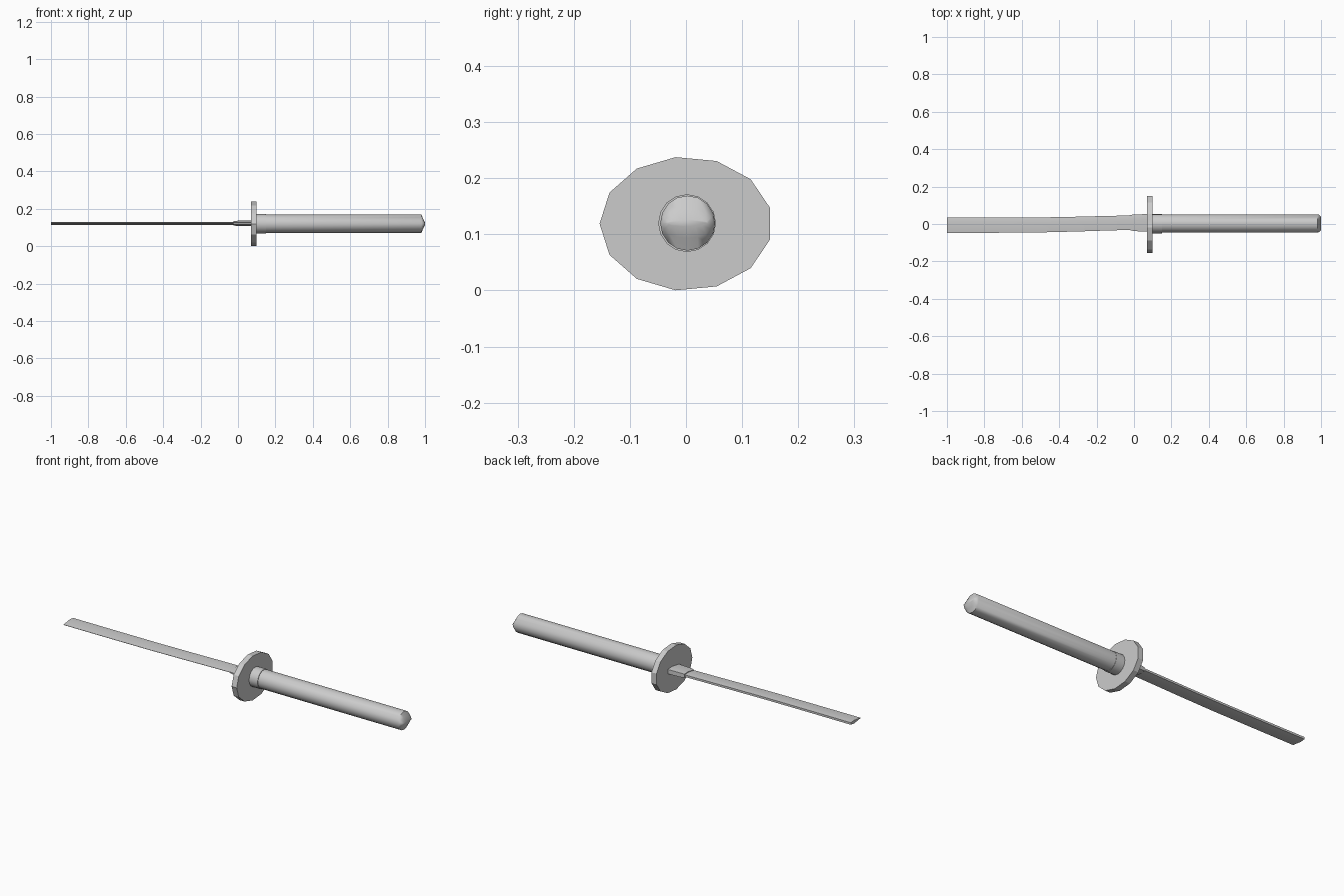
import bpy
from math import sin, cos, pi

if "Cube" in bpy.data.objects:
    bpy.data.objects.remove(bpy.data.objects["Cube"])

ZC = 0.119  # height of the sword's axis


def loft(name, rings, smooth=None):
    """Skin a list of equal-length rings and cap both ends."""
    n = len(rings[0])
    verts = [p for r in rings for p in r]
    faces = [list(range(n))[::-1]]
    for k in range(len(rings) - 1):
        a, b = k * n, (k + 1) * n
        for i in range(n):
            j = (i + 1) % n
            faces.append([a + i, a + j, b + j, b + i])
    faces.append([(len(rings) - 1) * n + i for i in range(n)])
    mesh = bpy.data.meshes.new(name)
    mesh.from_pydata(verts, [], faces)
    obj = bpy.data.objects.new(name, mesh)
    bpy.context.collection.objects.link(obj)
    bpy.ops.object.select_all(action='DESELECT')
    obj.select_set(True)
    bpy.context.view_layer.objects.active = obj
    if smooth:
        bpy.ops.object.shade_smooth_by_angle(angle=smooth)
    return obj


def ellipse(x, ry, rz, n, y0=0.0, z0=ZC):
    return [(x, y0 - ry * cos(2 * pi * i / n), z0 - rz * sin(2 * pi * i / n))
            for i in range(n)][::-1]


def blade_section(x, lo, hi, t, spine=0.65, edge=0.1):
    """Section with a thin edge at -y, a ridge, and a thicker spine at +y."""
    ridge = lo + (hi - lo) * 0.66
    z = ZC + 0.003
    half = [(lo, t * edge), (ridge, t), (hi, t * spine)]
    return ([(x, y, z - h) for y, h in half]
            + [(x, y, z + h) for y, h in reversed(half)])


# Guard: 13-sided oval plate
loft("guard", [ellipse(x, 0.154, 0.1195, 13) for x in (0.07, 0.10)])

# Collar between guard and handle
loft("collar", [ellipse(x, 0.0515, 0.0515, 16, 0.002, 0.12) for x in (0.095, 0.15)], 0.6)

# Handle with a wedge-like rounded end
loft("handle", [ellipse(x, ry, rz, 16, 0.003, 0.12) for x, ry, rz in
                ((0.145, 0.049, 0.049), (0.98, 0.049, 0.049),
                 (0.99, 0.046, 0.027), (1.0, 0.036, 0.006))], 1.0)

# Blade: gently curved, cut square at the tip
loft("blade", [blade_section(x, lo, hi, 0.0085) for x, lo, hi in
               ((-1.0, -0.048, 0.034), (-0.75, -0.047, 0.034),
                (-0.5, -0.045, 0.035), (-0.3, -0.040, 0.039),
                (-0.15, -0.035, 0.043), (0.0, -0.031, 0.046))], 0.5)

# Blade sleeve in front of the guard
loft("blade_sleeve", [blade_section(x, lo, hi, t, 0.8, 0.3) for x, lo, hi, t in
                      ((-0.025, -0.032, 0.047, 0.012), (0.0, -0.038, 0.051, 0.014),
                       (0.075, -0.041, 0.053, 0.015))], 0.5)
